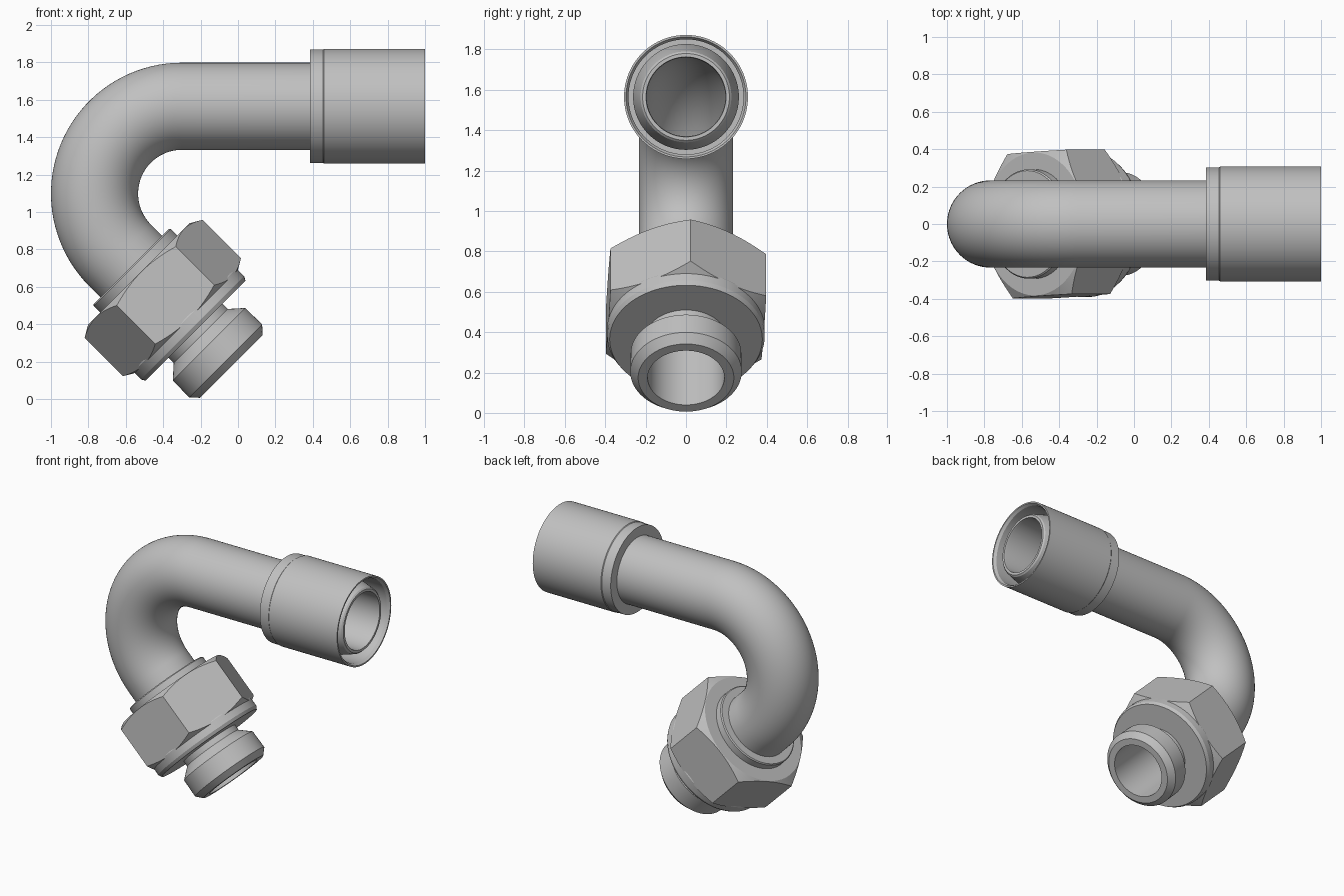
import bpy, bmesh, math
from math import sin, cos, pi, radians

if "Cube" in bpy.data.objects:
    bpy.data.objects.remove(bpy.data.objects["Cube"])

N = 96                      # sides around every round part
TUBE_Z = 1.565              # height of the straight tube axis
BEND_R = 0.467              # centreline radius of the bend
BEND_X, BEND_Z = -0.30, TUBE_Z - BEND_R
END_ANGLE = radians(225)    # the bend sweeps from 90 to 225 degrees

steel = bpy.data.materials.new("steel_grey")
steel.diffuse_color = (0.53, 0.53, 0.53, 1)
steel.use_nodes = True
steel.node_tree.nodes["Principled BSDF"].inputs["Base Color"].default_value = steel.diffuse_color


def bend_point(angle):
    return BEND_X + BEND_R * cos(angle), BEND_Z + BEND_R * sin(angle), angle


def on_tube(x):
    """Station on the straight upper axis."""
    return x, TUBE_Z, pi / 2


def on_fitting(t):
    """Station at distance t past the bend on the sloping lower axis."""
    x, z, a = bend_point(END_ANGLE)
    return x - sin(a) * t, z + cos(a) * t, a


def build(name, rings, twist=0.0):
    """Skin a closed loop of rings; each is (station function result per angle, radius)."""
    bm = bmesh.new()
    loops = []
    for ring in rings:
        loop = []
        for i in range(N):
            a = 2 * pi * i / N + twist
            (x, z, tilt), r = ring(a)
            u = r * cos(a)
            loop.append(bm.verts.new((x + u * cos(tilt), r * sin(a), z + u * sin(tilt))))
        loops.append(loop)
    for k, lower in enumerate(loops):
        upper = loops[(k + 1) % len(loops)]
        for i in range(N):
            j = (i + 1) % N
            bm.faces.new((lower[i], lower[j], upper[j], upper[i]))
    bmesh.ops.recalc_face_normals(bm, faces=bm.faces)
    mesh = bpy.data.meshes.new(name)
    bm.to_mesh(mesh)
    bm.free()
    mesh.materials.append(steel)
    obj = bpy.data.objects.new(name, mesh)
    bpy.context.collection.objects.link(obj)
    bpy.ops.object.select_all(action='DESELECT')
    obj.select_set(True)
    bpy.context.view_layer.objects.active = obj
    bpy.ops.object.shade_smooth_by_angle(angle=radians(25))


def turned(station, profile):
    return [lambda a, p=p: (station(p[0]), p[1]) for p in profile]


# Hollow bent tube: outer wall out, inner wall back
path = [on_tube(0.6)] + [bend_point(radians(90 + 135 * i / 40)) for i in range(41)]
path.append(on_fitting(0.48))
build("bent_tube", [lambda a, s=s: (s, 0.233) for s in path]
      + [lambda a, s=s: (s, 0.195) for s in reversed(path)])

# Cone nose inside the sleeve
build("cone_nose", turned(on_tube, [
    (0.55, 0.195), (0.55, 0.262), (0.85, 0.262), (0.975, 0.225),
    (0.985, 0.215), (0.985, 0.198), (0.97, 0.195)]))

# Sleeve around the tube end
build("sleeve", turned(on_tube, [
    (0.385, 0.225), (0.385, 0.303), (0.455, 0.303), (0.46, 0.307), (1.0, 0.307),
    (1.0, 0.297), (0.98, 0.285), (0.60, 0.285), (0.60, 0.225)]))

# Thrust ring behind the nut
build("back_ring", turned(on_fitting, [
    (0.085, 0.225), (0.085, 0.285), (0.092, 0.292), (0.2, 0.292), (0.2, 0.225)]))

# Hex nut: six flats with cone-chamfered ends
HEX_R, FACE_R, TWIST = 0.446, 0.382, radians(-3)
BACK, FRONT, SLOPE = 0.14, 0.505, 0.58


def hex_radius(a):
    off = (a - TWIST) % (pi / 3) - pi / 6
    return HEX_R * cos(pi / 6) / cos(off)


def chamfer(a):
    return (hex_radius(a) - FACE_R) * SLOPE


build("hex_nut", [
    lambda a: (on_fitting(BACK), 0.28),
    lambda a: (on_fitting(BACK), FACE_R),
    lambda a: (on_fitting(BACK + chamfer(a)), hex_radius(a)),
    lambda a: (on_fitting(FRONT - chamfer(a)), hex_radius(a)),
    lambda a: (on_fitting(FRONT), FACE_R),
    lambda a: (on_fitting(FRONT), 0.28)], TWIST)

# Screw-in body: collar, neck groove and chamfered end
build("screw_body", turned(on_fitting, [
    (0.44, 0.19), (0.44, 0.36), (0.49, 0.39), (0.548, 0.39), (0.57, 0.378), (0.57, 0.205),
    (0.61, 0.205), (0.672, 0.274), (0.798, 0.276), (0.84, 0.237), (0.84, 0.19)]))
